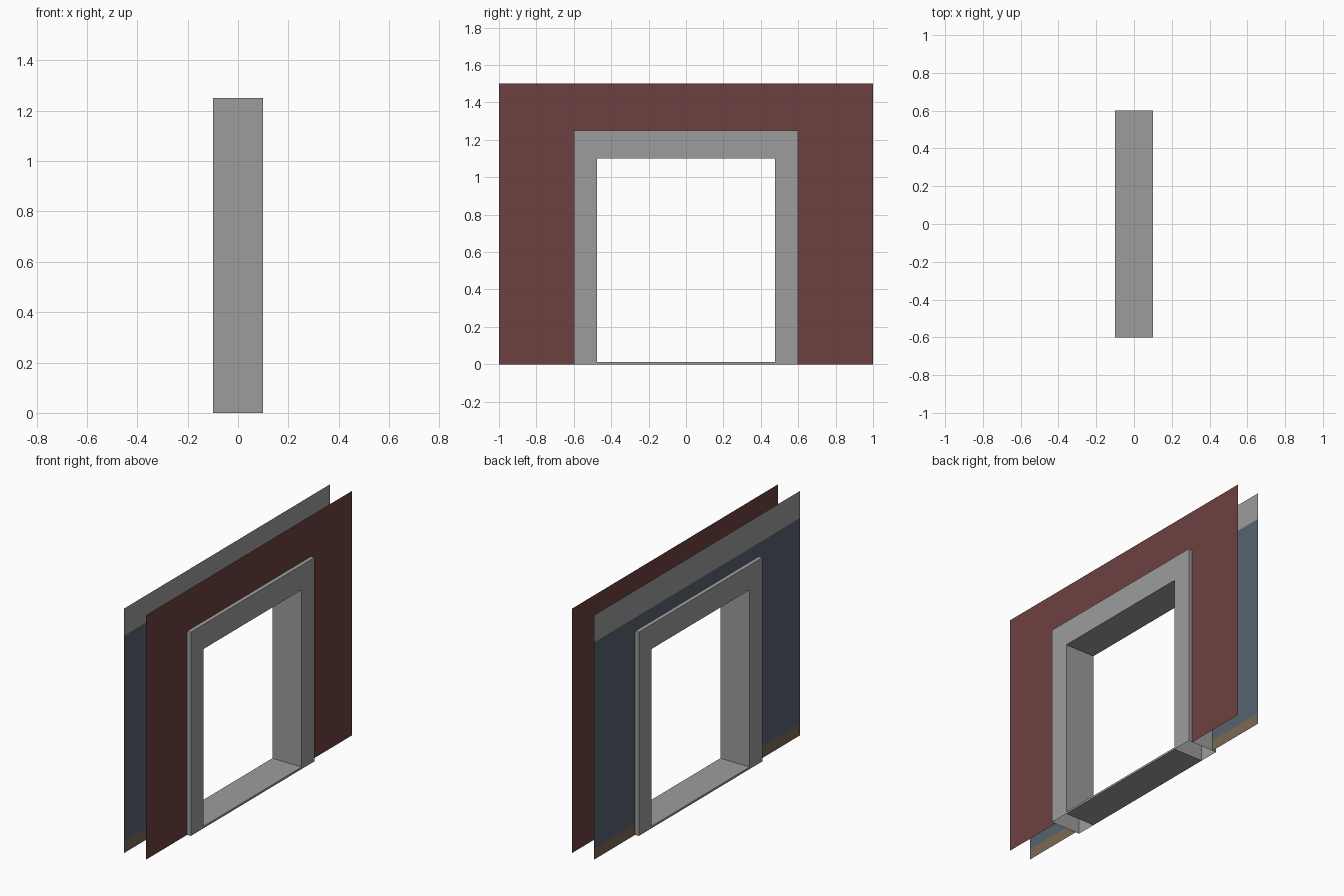
import bpy, bmesh

if "Cube" in bpy.data.objects:
    bpy.data.objects.remove(bpy.data.objects["Cube"])


def material(name, rgb):
    m = bpy.data.materials.new(name)
    m.diffuse_color = (*rgb, 1)
    m.use_nodes = True
    m.node_tree.nodes["Principled BSDF"].inputs["Base Color"].default_value = m.diffuse_color
    return m


grey = material("grey", (0.335, 0.335, 0.335))
red = material("dull red", (0.153, 0.051, 0.051))
blue = material("slate blue", (0.092, 0.125, 0.153))
brown = material("skirting brown", (0.2, 0.138, 0.09))

OUT_Y, OUT_Z = 0.6, 1.25      # outer edge of the casing
IN_Y, IN_Z = 0.475, 1.1       # clear opening
HALF = 0.1                    # half depth of the frame
SILL = 0.0125


def finish(bm, name, mats):
    me = bpy.data.meshes.new(name)
    bm.to_mesh(me)
    bm.free()
    for m in mats:
        me.materials.append(m)
    ob = bpy.data.objects.new(name, me)
    bpy.context.collection.objects.link(ob)
    return ob


def quad(bm, pts, mat=0):
    f = bm.faces.new([bm.verts.new(p) for p in pts])
    f.material_index = mat


def wall_sheet(name, x, bands, mats):
    """Thin wall side with a doorway, coloured in horizontal bands."""
    bm = bmesh.new()
    zs = sorted(set(bands + [0, OUT_Z, 1.5]))
    ys = [-1, -OUT_Y, OUT_Y, 1]
    for z0, z1 in zip(zs, zs[1:]):
        mat = sum(z0 >= b for b in bands)
        for y0, y1 in zip(ys, ys[1:]):
            if y0 == -OUT_Y and z0 < OUT_Z:
                continue
            pts = [(x, y0, z0), (x, y1, z0), (x, y1, z1), (x, y0, z1)]
            quad(bm, pts if x > 0 else pts[::-1], mat)
    bmesh.ops.remove_doubles(bm, verts=bm.verts, dist=1e-5)
    finish(bm, name, mats)


wall_sheet("outer_wall", 0.075, [], [red])
wall_sheet("inner_wall", -0.075, [0.068, 1.333], [brown, blue, grey])

# Hollow door frame: U-shaped casing on both sides, open under the jambs
bm = bmesh.new()
outer = [(-OUT_Y, 0), (-OUT_Y, OUT_Z), (OUT_Y, OUT_Z), (OUT_Y, 0)]
inner = [(-IN_Y, 0), (-IN_Y, IN_Z), (IN_Y, IN_Z), (IN_Y, 0)]
for i in range(3):
    a, b, c, d = outer[i], outer[i + 1], inner[i + 1], inner[i]
    quad(bm, [(HALF, *p) for p in (d, c, b, a)])
    quad(bm, [(-HALF, *p) for p in (a, b, c, d)])
    quad(bm, [(-HALF, *b), (-HALF, *a), (HALF, *a), (HALF, *b)])
    quad(bm, [(-HALF, *d), (-HALF, *c), (HALF, *c), (HALF, *d)])
bmesh.ops.remove_doubles(bm, verts=bm.verts, dist=1e-5)
bmesh.ops.recalc_face_normals(bm, faces=bm.faces)
finish(bm, "door_frame", [grey])

# Threshold plate between the jambs
bm = bmesh.new()
bmesh.ops.create_cube(bm, size=1)
bmesh.ops.scale(bm, vec=(2 * HALF, 2 * IN_Y, SILL), verts=bm.verts)
bmesh.ops.translate(bm, vec=(0, 0, SILL / 2), verts=bm.verts)
finish(bm, "threshold", [grey])
